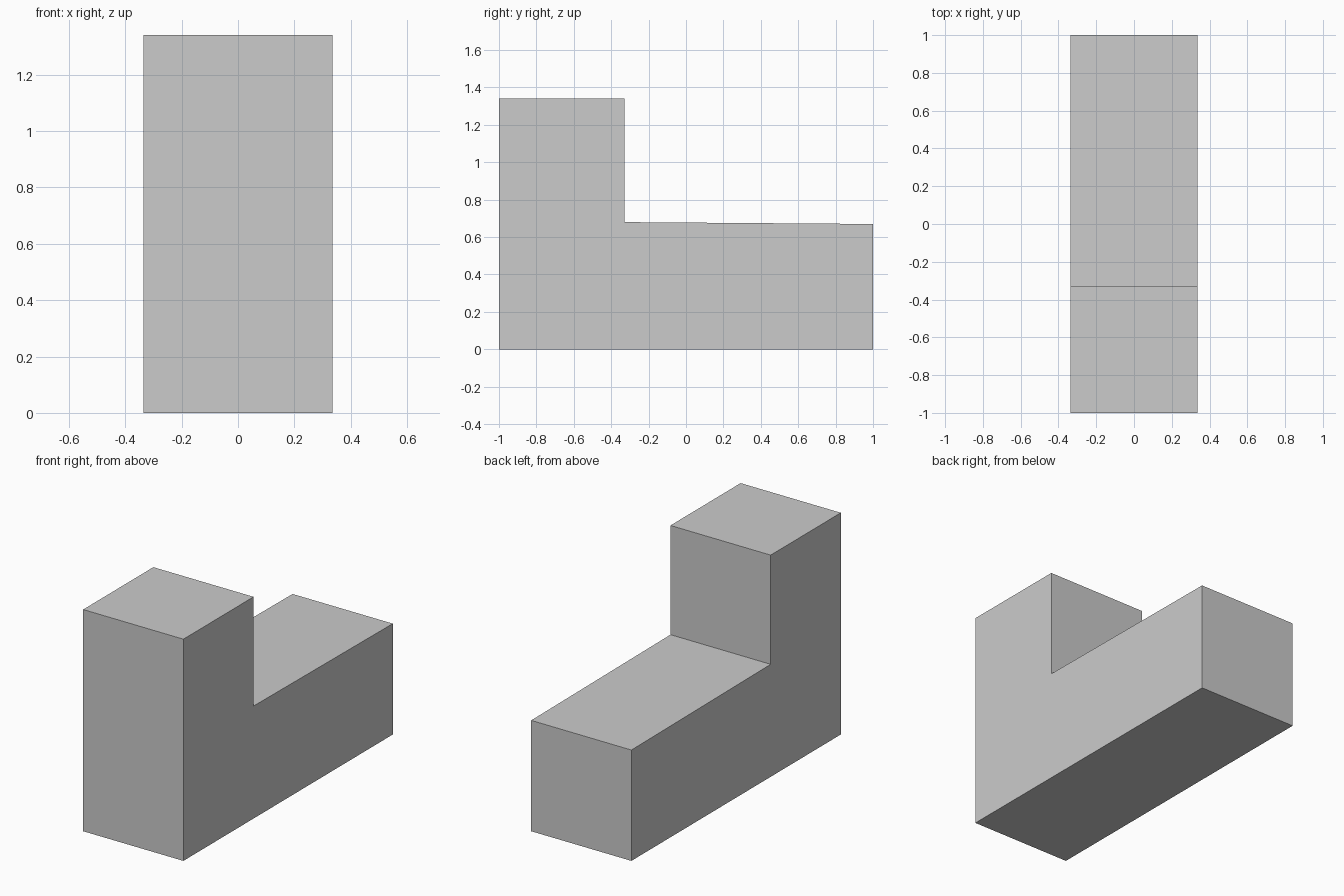
import bpy
import bmesh

if "Cube" in bpy.data.objects:
    bpy.data.objects.remove(bpy.data.objects["Cube"])

HALF_WIDTH = 0.335

# Side profile (y, z) of the L-shaped block; the low step slopes slightly to the back
PROFILE = [(-1, 0), (1, 0), (1, 0.67), (-0.33, 0.68), (-0.33, 1.34), (-1, 1.34)]


def extrude_profile(name, profile, half_width):
    bm = bmesh.new()
    side = bm.faces.new([bm.verts.new((-half_width, y, z)) for y, z in profile])
    result = bmesh.ops.extrude_face_region(bm, geom=[side])
    verts = [g for g in result["geom"] if isinstance(g, bmesh.types.BMVert)]
    bmesh.ops.translate(bm, verts=verts, vec=(2 * half_width, 0, 0))
    # Keep the start cap so the solid is closed
    if not side.is_valid or len(bm.faces) < len(profile) + 2:
        caps = [v for v in bm.verts if v.co.x < 0]
        bmesh.ops.contextual_create(bm, geom=caps)
    bmesh.ops.recalc_face_normals(bm, faces=bm.faces[:])
    mesh = bpy.data.meshes.new(name)
    bm.to_mesh(mesh)
    bm.free()
    obj = bpy.data.objects.new(name, mesh)
    bpy.context.collection.objects.link(obj)
    return obj


# L-shaped block
extrude_profile("l_shaped_block", PROFILE, HALF_WIDTH)
